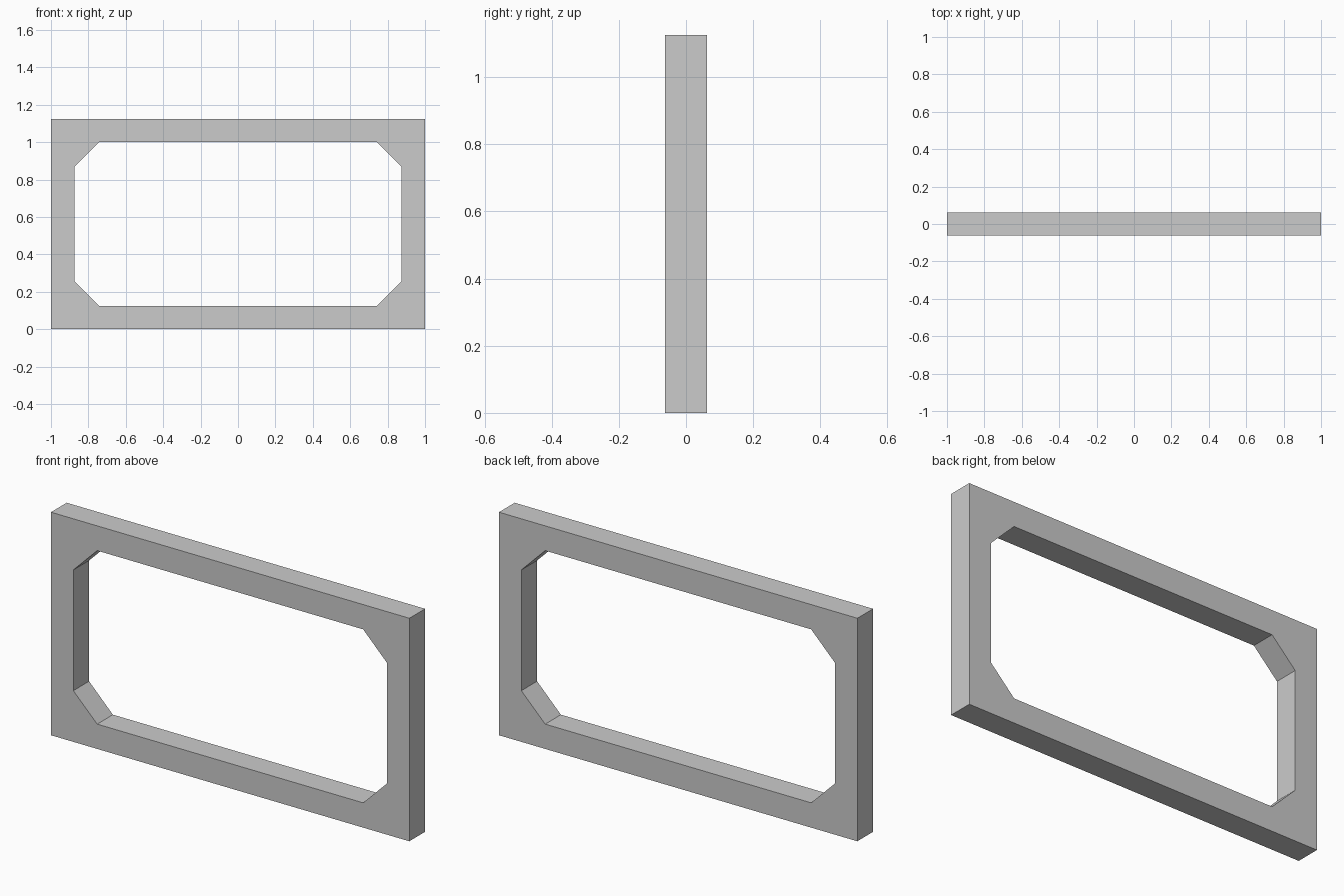
import bpy, bmesh

if "Cube" in bpy.data.objects:
    bpy.data.objects.remove(bpy.data.objects["Cube"])

HALF_WIDTH, HEIGHT, DEPTH = 1.0, 1.125, 0.125
BORDER, CHAMFER = 0.125, 0.133

bm = bmesh.new()
mid = HEIGHT / 2
inner_x, inner_z = HALF_WIDTH - BORDER, mid - BORDER


def vert(x, z):
    return bm.verts.new((x, -DEPTH / 2, mid + z))


# Front outline: each corner has one outer point and two chamfer points
corners = []
for sx, sz in ((-1, -1), (1, -1), (1, 1), (-1, 1)):
    outer = vert(sx * HALF_WIDTH, sz * mid)
    on_side = vert(sx * inner_x, sz * (inner_z - CHAMFER))
    on_rail = vert(sx * (inner_x - CHAMFER), sz * inner_z)
    # Order the chamfer points counter-clockwise around the opening
    first, last = (on_side, on_rail) if sx * sz > 0 else (on_rail, on_side)
    corners.append((outer, first, last))

# Front face: a triangle at each corner and a quad along each bar
for i, (outer, first, last) in enumerate(corners):
    next_outer, next_first, _ = corners[(i + 1) % 4]
    bm.faces.new((outer, last, first))
    bm.faces.new((outer, next_outer, next_first, last))

# Extrude to the back to give the frame its thickness
result = bmesh.ops.extrude_face_region(bm, geom=bm.faces[:], use_keep_orig=True)
back = [g for g in result["geom"] if isinstance(g, bmesh.types.BMVert)]
bmesh.ops.translate(bm, verts=back, vec=(0, DEPTH, 0))
bmesh.ops.recalc_face_normals(bm, faces=bm.faces[:])

mesh = bpy.data.meshes.new("window_frame")
bm.to_mesh(mesh)
bm.free()
frame = bpy.data.objects.new("window_frame", mesh)
bpy.context.collection.objects.link(frame)
